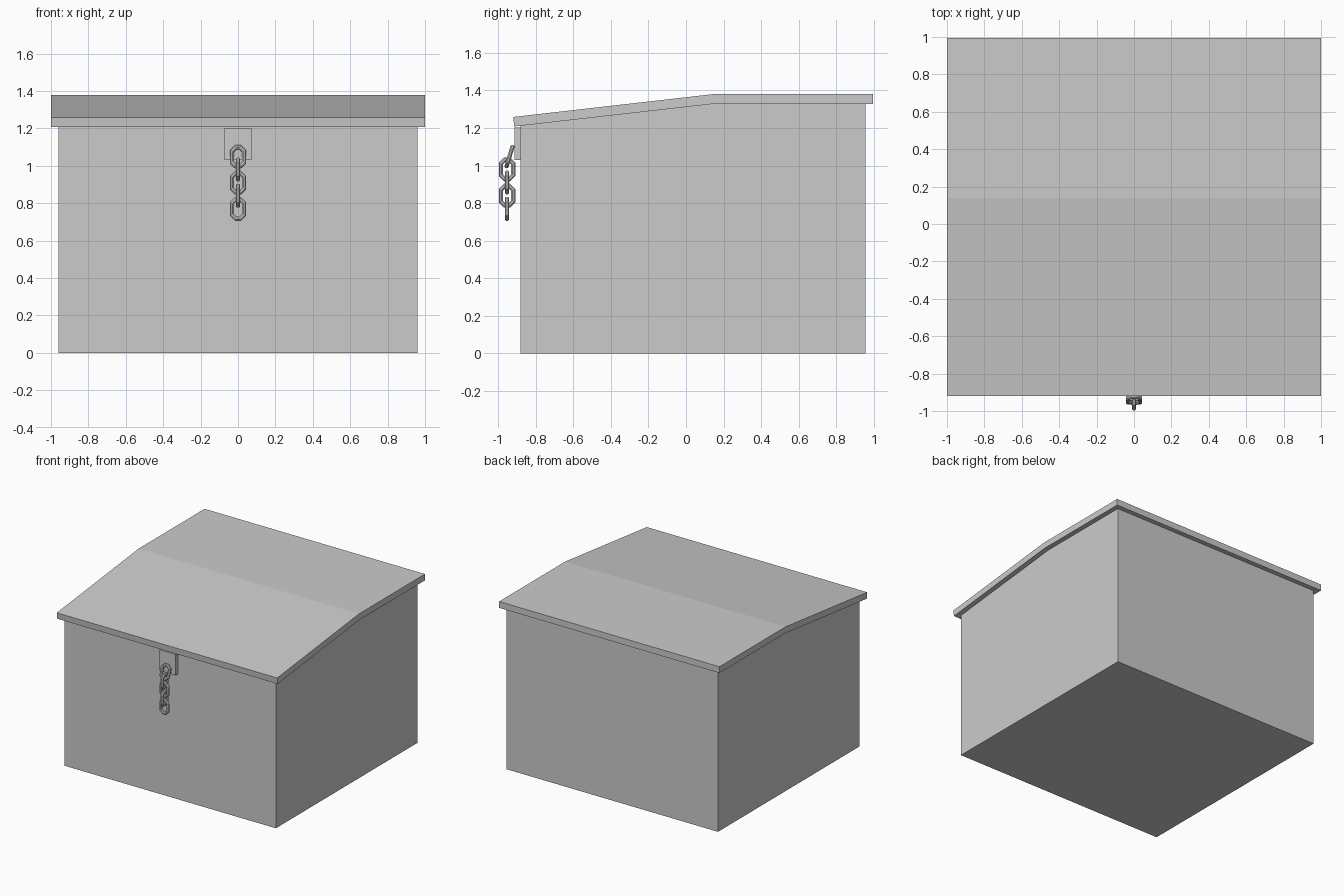
import bpy, bmesh, math
from mathutils import Vector, Matrix

if "Cube" in bpy.data.objects:
    bpy.data.objects.remove(bpy.data.objects["Cube"])


def finish(bm, name):
    bmesh.ops.recalc_face_normals(bm, faces=bm.faces)
    mesh = bpy.data.meshes.new(name)
    bm.to_mesh(mesh)
    bm.free()
    obj = bpy.data.objects.new(name, mesh)
    bpy.context.collection.objects.link(obj)
    return obj


def prism(name, profile, half_width):
    """Extrude a (y, z) side profile across x."""
    bm = bmesh.new()
    face = bm.faces.new([bm.verts.new((-half_width, y, z)) for y, z in profile])
    ext = bmesh.ops.extrude_face_region(bm, geom=[face])
    verts = [v for v in ext["geom"] if isinstance(v, bmesh.types.BMVert)]
    bmesh.ops.translate(bm, verts=verts, vec=(2 * half_width, 0, 0))
    return finish(bm, name)


def link(name, location, turn=0.0, tilt=0.0, w=0.033, h=0.053, cut=0.022, r=0.012, sides=8):
    """Chamfered chain link lying in the xz plane, then tilted or turned."""
    path = [(w, -h + cut), (w, h - cut), (w - cut, h), (cut - w, h),
            (-w, h - cut), (-w, cut - h), (cut - w, -h), (w - cut, -h)]
    pts = [Vector((x, 0, z)) for x, z in path]
    n = len(pts)
    bm = bmesh.new()
    rings = []
    for i, p in enumerate(pts):
        a = (p - pts[i - 1]).normalized()
        b = (pts[(i + 1) % n] - p).normalized()
        tangent = (a + b).normalized()
        out = tangent.cross(Vector((0, -1, 0))) / tangent.dot(a)
        rings.append([bm.verts.new(p + out * r * math.cos(t) + Vector((0, r * math.sin(t), 0)))
                      for t in (2 * math.pi * (k + 0.5) / sides for k in range(sides))])
    for i in range(n):
        for k in range(sides):
            m = (k + 1) % sides
            j = (i + 1) % n
            bm.faces.new((rings[i][k], rings[i][m], rings[j][m], rings[j][k]))
    bm.transform(Matrix.Translation(location) @ Matrix.Rotation(turn, 4, "Z")
                 @ Matrix.Rotation(tilt, 4, "X"))
    return finish(bm, name)


# Box body, its top following the underside of the lid
prism("box_body", [(-0.88, 0), (0.956, 0), (0.956, 1.328), (0.14, 1.328), (-0.88, 1.212)], 0.96)

# Bent lid panel
prism("lid", [(-0.915, 1.208), (0.14, 1.328), (0.995, 1.328),
              (0.995, 1.38), (0.14, 1.38), (-0.92, 1.259)], 1.0)

# Hasp plate under the front lip
prism("hasp_plate", [(-0.914, 1.03), (-0.88, 1.03), (-0.88, 1.203), (-0.914, 1.203)], 0.073)

# Hanging chain: leaning top link, then alternating links
link("chain_link_top", (0, -0.940, 1.048), tilt=math.radians(-17))
for i in range(4):
    link(f"chain_link_{i + 1}", (0, -0.953, 0.980 - 0.07 * i),
         turn=math.pi / 2 if i % 2 == 0 else 0)
